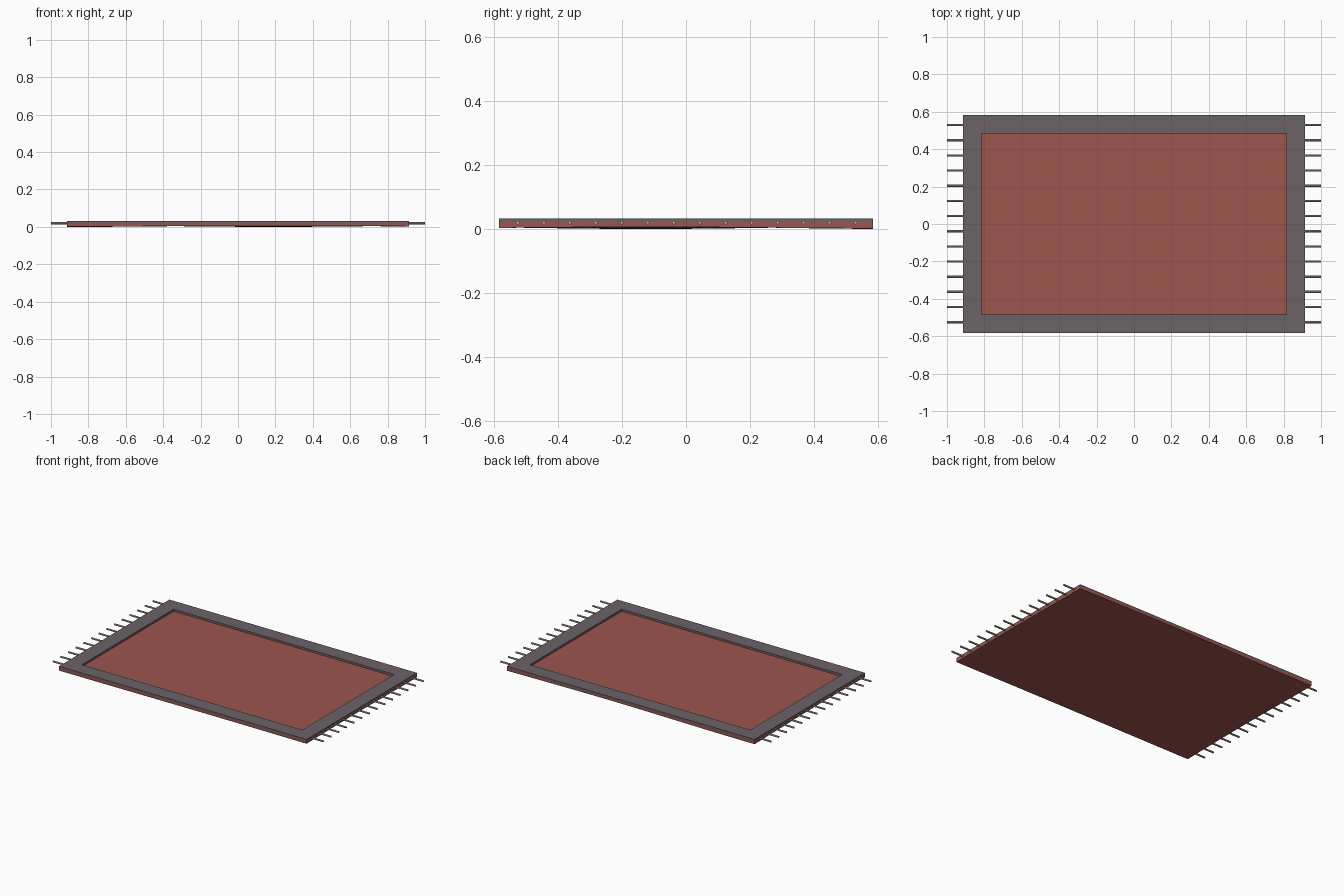
import bpy
import bmesh
import math

cube = bpy.data.objects.get("Cube")
if cube:
    bpy.data.objects.remove(cube, do_unlink=True)

HALF_X, HALF_Y = 0.915, 0.583
INNER_X, INNER_Y = 0.815, 0.485
SEAM_Z, TOP_Z, PILE_Z = 0.021, 0.032, 0.018


def material(name, rgb):
    mat = bpy.data.materials.new(name)
    mat.use_nodes = True
    color = (*rgb, 1)
    mat.diffuse_color = color
    bsdf = mat.node_tree.nodes["Principled BSDF"]
    bsdf.inputs["Base Color"].default_value = color
    bsdf.inputs["Roughness"].default_value = 0.9
    return mat


def finish(bm, name, mat):
    bmesh.ops.recalc_face_normals(bm, faces=bm.faces)
    mesh = bpy.data.meshes.new(name)
    bm.to_mesh(mesh)
    bm.free()
    mesh.materials.append(mat)
    obj = bpy.data.objects.new(name, mesh)
    bpy.context.collection.objects.link(obj)
    return obj


red = material("red_wool", (0.34, 0.09, 0.075))
grey = material("grey_wool", (0.145, 0.125, 0.137))
cream = material("fringe_thread", (0.42, 0.42, 0.35))


# Red base: a thin slab with a gently uneven underside
def underside(x, y):
    wave = math.sin(3 * x + 1) * math.cos(4 * y + 0.5)
    return 0.004 - 0.004 * wave


bm = bmesh.new()
bmesh.ops.create_grid(bm, x_segments=20, y_segments=14, size=1)
for v in bm.verts:
    v.co.x *= HALF_X
    v.co.y *= HALF_Y
    v.co.z = PILE_Z
extruded = bmesh.ops.extrude_face_region(bm, geom=bm.faces[:])["geom"]
for v in extruded:
    if isinstance(v, bmesh.types.BMVert):
        v.co.z = underside(v.co.x, v.co.y)
bmesh.ops.delete(
    bm, context="FACES_ONLY",
    geom=[f for f in bm.faces if len(f.verts) == 4
          and f.calc_center_median().z > PILE_Z + 1])
base = finish(bm, "rug_base", red)

# Grey border: rectangular ring standing proud of the red field
bm = bmesh.new()


def loop(hx, hy, z):
    corners = [(-1, -1), (1, -1), (1, 1), (-1, 1)]
    return [bm.verts.new((sx * hx, sy * hy, z)) for sx, sy in corners]


rings = [
    loop(HALF_X, HALF_Y, SEAM_Z),
    loop(HALF_X, HALF_Y, TOP_Z),
    loop(INNER_X, INNER_Y, TOP_Z),
    loop(INNER_X, INNER_Y, PILE_Z - 0.002),
]
for a, b in zip(rings, rings[1:]):
    for i in range(4):
        j = (i + 1) % 4
        bm.faces.new((a[i], a[j], b[j], b[i]))
border = finish(bm, "rug_border", grey)

# Red band closing the side between base and border
bm = bmesh.new()
low = loop(HALF_X, HALF_Y, PILE_Z)
high = loop(HALF_X, HALF_Y, SEAM_Z)
for i in range(4):
    j = (i + 1) % 4
    bm.faces.new((low[i], low[j], high[j], high[i]))
finish(bm, "rug_side_band", red)

# Fringe threads along both short ends
COUNT = 14
LENGTH = 1 - HALF_X + 0.02
for side, sign in (("left", 1), ("right", -1)):
    for i in range(COUNT):
        y = -0.525 + i * 1.054 / (COUNT - 1)
        bpy.ops.mesh.primitive_cylinder_add(
            vertices=8, radius=0.006, depth=LENGTH,
            location=(sign * (1 - LENGTH / 2), y, 0.02),
            rotation=(0, math.pi / 2, 0))
        thread = bpy.context.object
        thread.name = f"fringe_{side}_{i + 1}"
        thread.data.materials.append(cream)
        bpy.ops.object.shade_smooth_by_angle()
